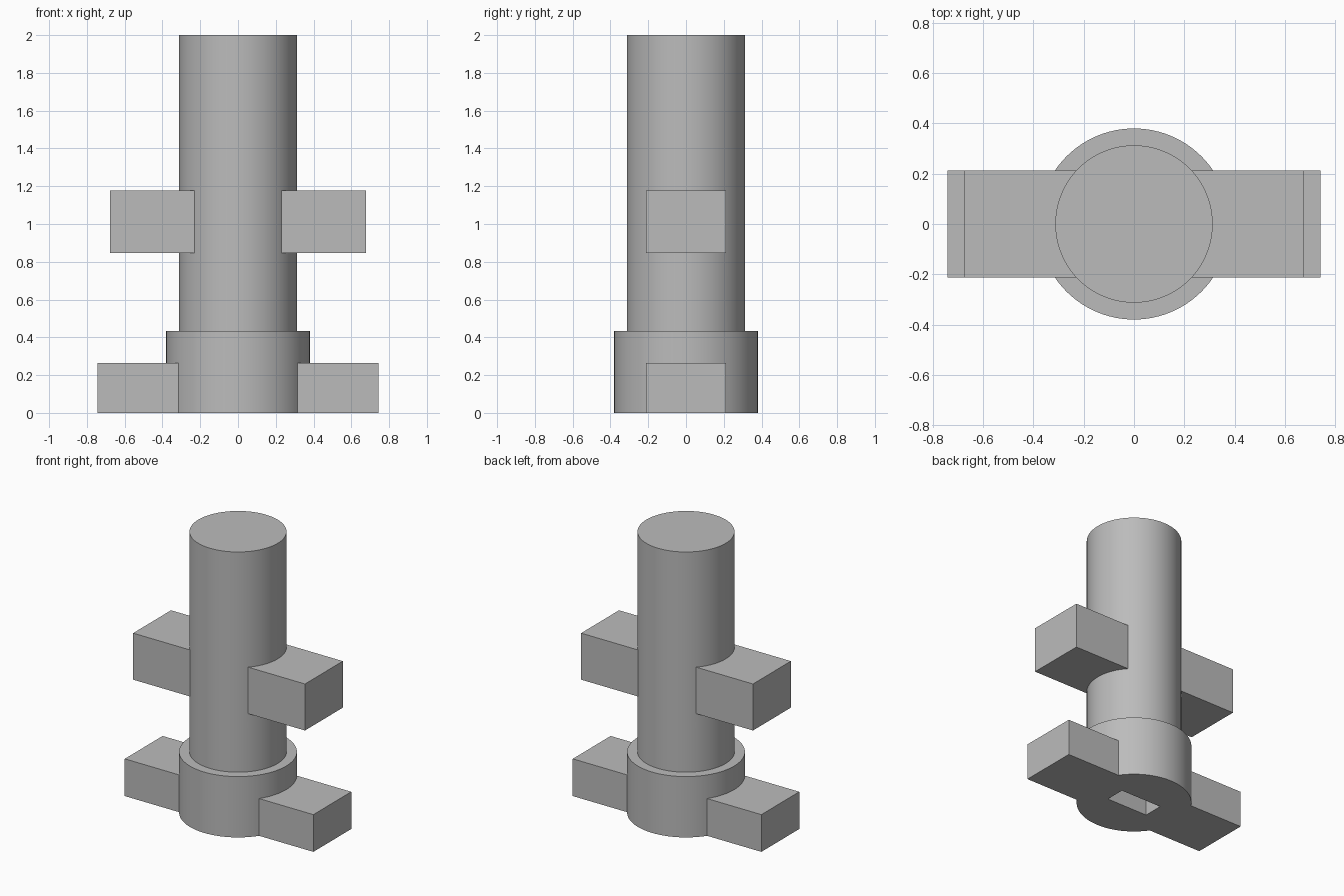
import bpy
import math

if "Cube" in bpy.data.objects:
    bpy.data.objects.remove(bpy.data.objects["Cube"])

grey = bpy.data.materials.new("plain grey")
grey.diffuse_color = (0.5, 0.5, 0.5, 1)
grey.use_nodes = True
grey.node_tree.nodes["Principled BSDF"].inputs["Base Color"].default_value = grey.diffuse_color


def cylinder(name, radius, z0, z1):
    bpy.ops.mesh.primitive_cylinder_add(vertices=96, radius=radius, depth=z1 - z0,
                                        location=(0, 0, (z0 + z1) / 2))
    return finish(name)


def box(name, size_x, size_y, z0, z1):
    bpy.ops.mesh.primitive_cube_add(size=1, location=(0, 0, (z0 + z1) / 2))
    bpy.context.object.scale = (size_x, size_y, z1 - z0)
    bpy.ops.object.transform_apply(location=True, rotation=True, scale=True)
    return finish(name)


def finish(name):
    obj = bpy.context.object
    obj.name = name
    obj.data.materials.append(grey)
    return obj


def combine(target, other, operation):
    mod = target.modifiers.new(operation.lower(), 'BOOLEAN')
    mod.operation = operation
    mod.solver = 'EXACT'
    mod.object = other
    bpy.context.view_layer.objects.active = target
    bpy.ops.object.modifier_apply(modifier=mod.name)
    bpy.data.objects.remove(other)


# round shaft on a wider collar
body = cylinder("shaft_with_arms", 0.313, 0.2, 2.0)
combine(body, cylinder("collar", 0.38, 0, 0.433), 'UNION')

# two pairs of square arms, each one bar through the body
combine(body, box("lower_arms", 1.485, 0.426, 0, 0.265), 'UNION')
combine(body, box("upper_arms", 1.353, 0.426, 0.846, 1.177), 'UNION')

# rectangular socket in the underside
combine(body, box("socket_cutter", 0.33, 0.145, -0.2, 0.433), 'DIFFERENCE')

# smooth round walls, sharp corners
bpy.ops.object.select_all(action='DESELECT')
body.select_set(True)
bpy.context.view_layer.objects.active = body
bpy.ops.object.shade_smooth_by_angle(angle=math.radians(30))
